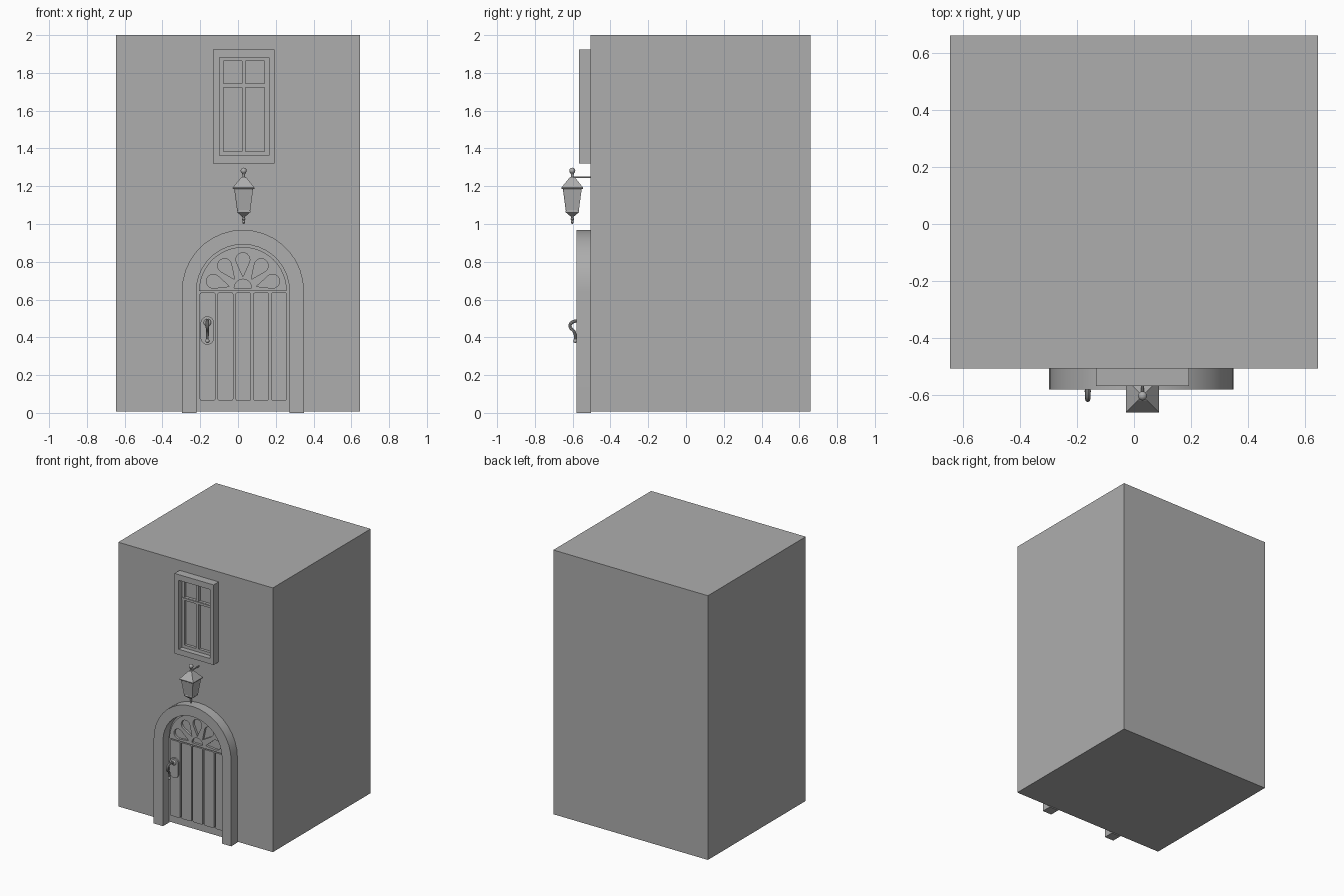
import bpy, bmesh
from math import pi, sin, cos, radians
from mathutils import Matrix

cube = bpy.data.objects.get("Cube")
if cube:
    bpy.data.objects.remove(cube, do_unlink=True)

GREY = (0.42, 0.42, 0.42, 1)
plaster = bpy.data.materials.new("plain_grey")
plaster.use_nodes = True
plaster.diffuse_color = GREY
plaster.node_tree.nodes["Principled BSDF"].inputs["Base Color"].default_value = GREY

WALL = -0.506     # front plane of the wall
CX = 0.026        # centre line of the door
SPRING = 0.646    # height where the door arch starts


def add(name, mesh, smooth=False):
    obj = bpy.data.objects.new(name, mesh)
    bpy.context.collection.objects.link(obj)
    mesh.materials.clear()
    mesh.materials.append(plaster)
    if smooth:
        bpy.ops.object.select_all(action='DESELECT')
        obj.select_set(True)
        bpy.context.view_layer.objects.active = obj
        bpy.ops.object.shade_smooth_by_angle(angle=radians(35))
    else:
        mesh.shade_flat()
    return obj


def from_bmesh(name, bm, smooth=False):
    bmesh.ops.recalc_face_normals(bm, faces=bm.faces)
    mesh = bpy.data.meshes.new(name)
    bm.to_mesh(mesh)
    bm.free()
    return add(name, mesh, smooth)


def box(name, x0, x1, y0, y1, z0, z1):
    bm = bmesh.new()
    size = Matrix.Diagonal((x1 - x0, y1 - y0, z1 - z0, 1))
    mid = Matrix.Translation(((x0 + x1) / 2, (y0 + y1) / 2, (z0 + z1) / 2))
    bmesh.ops.create_cube(bm, size=1, matrix=mid @ size)
    return from_bmesh(name, bm)


def curve_mesh(name, curve):
    """Turn curve data into mesh data."""
    tmp = bpy.data.objects.new(name + "_path", curve)
    bpy.context.collection.objects.link(tmp)
    graph = bpy.context.evaluated_depsgraph_get()
    mesh = bpy.data.meshes.new_from_object(tmp.evaluated_get(graph))
    bpy.data.objects.remove(tmp, do_unlink=True)
    return mesh


def slab(name, outlines, front, back=WALL + 0.003, smooth=False):
    """Extrude x-z outlines along y; inner outlines become holes."""
    curve = bpy.data.curves.new(name, 'CURVE')
    curve.dimensions, curve.fill_mode = '2D', 'BOTH'
    curve.extrude = (back - front) / 2
    for pts in outlines:
        spline = curve.splines.new('POLY')
        spline.points.add(len(pts) - 1)
        for p, (x, z) in zip(spline.points, pts):
            p.co = (x, z, 0, 1)
        spline.use_cyclic_u = True
    mesh = curve_mesh(name, curve)
    mesh.transform(Matrix.Translation((0, (front + back) / 2, 0)) @ Matrix.Rotation(pi / 2, 4, 'X'))
    bm = bmesh.new()
    bm.from_mesh(mesh)
    bmesh.ops.remove_doubles(bm, verts=bm.verts, dist=0.0001)
    return from_bmesh(name, bm, smooth)


def tube(name, pts, radius):
    """Round bar along (x, y, z, thickness) points."""
    curve = bpy.data.curves.new(name, 'CURVE')
    curve.dimensions, curve.bevel_depth, curve.bevel_resolution = '3D', radius, 3
    curve.use_fill_caps = True
    spline = curve.splines.new('BEZIER')
    spline.bezier_points.add(len(pts) - 1)
    for p, (x, y, z, t) in zip(spline.bezier_points, pts):
        p.co, p.radius = (x, y, z), t
        p.handle_left_type = p.handle_right_type = 'AUTO'
    return add(name, curve_mesh(name, curve), True)


def rect(x0, x1, z0, z1):
    return [(x0, z0), (x1, z0), (x1, z1), (x0, z1)]


def arc(x, z, r, a0, a1, n):
    return [(x + r * cos(a0 + (a1 - a0) * i / n), z + r * sin(a0 + (a1 - a0) * i / n))
            for i in range(n + 1)]


def round_rect(x0, x1, z0, z1, r):
    corners = [(x1 - r, z1 - r), (x0 + r, z1 - r), (x0 + r, z0 + r), (x1 - r, z0 + r)]
    return [p for i, (x, z) in enumerate(corners)
            for p in arc(x, z, r, i * pi / 2, (i + 1) * pi / 2, 4)]


def lathe(name, profile, sides, x, y, smooth=False):
    """Stack rings of (radius, z); four sides gives square sections."""
    bm = bmesh.new()
    rings = []
    for r, z in profile:
        r *= 1 / cos(pi / sides)
        rings.append([bm.verts.new((x + r * cos(2 * pi * (i + 0.5) / sides),
                                    y + r * sin(2 * pi * (i + 0.5) / sides), z))
                      for i in range(sides)])
    for low, high in zip(rings, rings[1:]):
        for i in range(sides):
            j = (i + 1) % sides
            bm.faces.new((low[i], low[j], high[j], high[i]))
    bm.faces.new(rings[0][::-1])
    bm.faces.new(rings[-1])
    return from_bmesh(name, bm, smooth)


def ball(name, r, loc, scale=(1, 1, 1)):
    bm = bmesh.new()
    place = Matrix.Translation(loc) @ Matrix.Diagonal((*scale, 1))
    bmesh.ops.create_uvsphere(bm, u_segments=16, v_segments=10, radius=r, matrix=place)
    return from_bmesh(name, bm, True)


# Building block
box("building", -0.645, 0.645, WALL, 0.66, 0.007, 2)

# Window: surround, recessed sash with four panes open to the wall
slab("window_surround", [rect(-0.133, 0.193, 1.321, 1.925), rect(-0.098, 0.163, 1.362, 1.882)], -0.567)
panes = [rect(x0, x1, z0, z1) for x0, x1 in ((-0.078, 0.02), (0.04, 0.141))
         for z0, z1 in ((1.384, 1.722), (1.743, 1.862))]
slab("window_sash", [rect(-0.099, 0.164, 1.361, 1.883)] + panes, -0.527)
box("window_crossbar", -0.098, 0.163, -0.534, WALL, 1.724, 1.741)

# Door surround with round arch
outer = [(CX + 0.323, 0)] + arc(CX, SPRING, 0.323, 0, pi, 18) + [(CX - 0.323, 0)]
inner = [(CX - 0.246, 0)] + arc(CX, SPRING, 0.246, pi, 0, 18) + [(CX + 0.246, 0)]
slab("door_surround", [outer + inner], -0.58, smooth=True)

# Door planks with rounded corners
for i in range(5):
    x = CX - 0.187 + i * 0.0945
    slab(f"door_plank_{i + 1}", [round_rect(x - 0.042, x + 0.042, 0.064, 0.638, 0.012)], -0.521)

# Fanlight: half disc pierced by petals and a small half round
holes = [arc(CX, 0.662, 0.046, 0, pi, 10)]
for angle in (18, 54, 90, 126, 162):
    a = radians(angle)
    mx, mz = CX + 0.165 * cos(a), SPRING + 0.165 * sin(a)
    tip = (CX + 0.075 * cos(a), SPRING + 0.075 * sin(a))
    holes.append([tip] + arc(mx, mz, 0.037, a - radians(112), a + radians(112), 12))
slab("fanlight", [arc(CX, SPRING, 0.232, 0, pi, 24)] + holes, -0.523)

# Door handle on a rounded plate
HX = -0.162
plate = arc(HX, 0.475, 0.036, 0, pi, 10) + arc(HX, 0.397, 0.036, pi, 2 * pi, 10)
slab("handle_plate", [plate], -0.533, -0.515, True)
tube("door_handle", [(HX, -0.53, 0.478, 1), (HX, -0.59, 0.485, 1), (HX, -0.614, 0.463, 1),
                     (HX, -0.59, 0.425, 0.9), (HX, -0.586, 0.39, 0.7)], 0.009)
ball("handle_tip", 0.011, (HX, -0.586, 0.381))
ball("handle_boss", 0.02, (HX, -0.535, 0.478), (1, 0.6, 1))

# Wall lantern: square roof, panelled body, base, turned finials, bracket
LX, LY = 0.03, -0.602
lathe("lantern_roof", [(0.054, 1.184), (0.058, 1.187), (0.058, 1.192), (0.016, 1.244), (0.012, 1.247)], 4, LX, LY)
body = lathe("lantern_body", [(0.034, 1.066), (0.05, 1.186)], 4, LX, LY)
bm = bmesh.new()
bm.from_mesh(body.data)
sides = [f for f in bm.faces if abs(f.normal.z) < 0.5]
bmesh.ops.inset_individual(bm, faces=sides, thickness=0.007, depth=-0.003)
bm.to_mesh(body.data)
bm.free()
lathe("lantern_base", [(0.009, 1.04), (0.035, 1.062), (0.035, 1.068)], 4, LX, LY)
lathe("lantern_finial", [(0.003, 1.0), (0.007, 1.008), (0.005, 1.018), (0.01, 1.026), (0.006, 1.034),
                         (0.009, 1.042)], 12, LX, LY, True)
lathe("lantern_neck", [(0.012, 1.245), (0.007, 1.25), (0.007, 1.262), (0.011, 1.268)], 12, LX, LY, True)
ball("lantern_ball", 0.016, (LX, LY, 1.282))
tube("lantern_bracket", [(LX, LY, 1.247, 1), (LX, WALL + 0.01, 1.247, 1)], 0.005)
